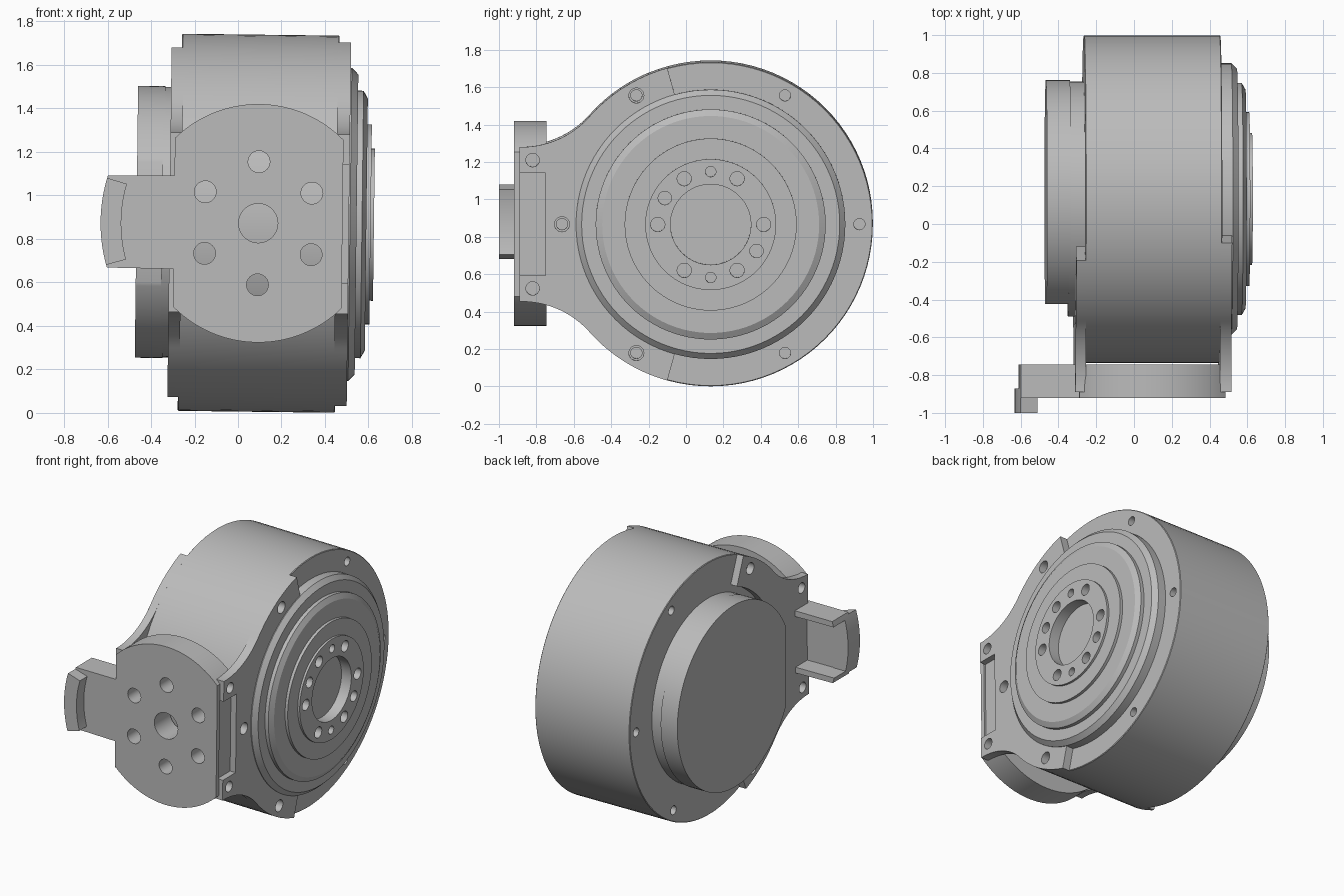
import bpy, bmesh, math
from mathutils import Matrix, Vector

cube = bpy.data.objects.get("Cube")
if cube:
    bpy.data.objects.remove(cube)

CY, CZ, R = 0.132, 0.872, 0.867      # drum axis and radius
FX = 0.093                           # front flange centre
SEG = 96

grey = bpy.data.materials.new("machined grey")
grey.use_nodes = True
COLOUR = (0.5, 0.5, 0.5, 1)
grey.diffuse_color = COLOUR
grey.node_tree.nodes["Principled BSDF"].inputs["Base Color"].default_value = COLOUR
parts = []


def arc(u, v, r, a, b, n=24):
    """Points on an arc, angles in degrees."""
    angles = [math.radians(a + (b - a) * i / n) for i in range(n + 1)]
    return [(u + r * math.cos(t), v + r * math.sin(t)) for t in angles]


def circle(u, v, r, n=SEG):
    return arc(u, v, r, 0, 360, n)[:-1]


def add_prism(bm, pts, a, b, axis):
    """Extrude a 2D outline along x (points are y, z) or y (points are x, z)."""
    place = (lambda p, d: (d, p[0], p[1])) if axis == "x" else (lambda p, d: (p[0], d, p[1]))
    low = [bm.verts.new(place(p, a)) for p in pts]
    high = [bm.verts.new(place(p, b)) for p in pts]
    bm.faces.new(low)
    bm.faces.new(high)
    for i in range(len(pts)):
        j = (i + 1) % len(pts)
        bm.faces.new((low[i], low[j], high[j], high[i]))


def finish(name, bm):
    bmesh.ops.recalc_face_normals(bm, faces=bm.faces)
    mesh = bpy.data.meshes.new(name)
    bm.to_mesh(mesh)
    bm.free()
    mesh.materials.append(grey)
    obj = bpy.data.objects.new(name, mesh)
    bpy.context.collection.objects.link(obj)
    return obj


def prisms(name, *specs):
    bm = bmesh.new()
    for spec in specs:
        add_prism(bm, *spec)
    return finish(name, bm)


def lathe(name, profile):
    """Spin (x, radius) points around the drum axis."""
    bm = bmesh.new()
    verts = [bm.verts.new((x, CY, CZ + r)) for x, r in profile]
    edges = [bm.edges.new(pair) for pair in zip(verts, verts[1:])]
    bmesh.ops.spin(bm, geom=verts + edges, cent=(0, CY, CZ), axis=(1, 0, 0),
                   angle=math.tau, steps=SEG, use_merge=True)
    bmesh.ops.remove_doubles(bm, verts=bm.verts, dist=0.0005)
    return finish(name, bm)


def cut(obj, *specs):
    """Subtract prisms and bake the result."""
    cutter = prisms("cutter", *specs)
    cutter.hide_render = True
    mod = obj.modifiers.new("cut", "BOOLEAN")
    mod.operation, mod.solver, mod.object = "DIFFERENCE", "EXACT", cutter
    graph = bpy.context.evaluated_depsgraph_get()
    baked = bpy.data.meshes.new_from_object(obj.evaluated_get(graph))
    obj.modifiers.clear()
    obj.data = baked
    bpy.data.objects.remove(cutter)


def holes(angles, ring, r, a, b):
    """Round cutters along x on a bolt circle about the drum axis."""
    return [(circle(CY + ring * math.cos(math.radians(t)),
                    CZ + ring * math.sin(math.radians(t)), r, 24), a, b, "x") for t in angles]


def box(u0, u1, v0, v1):
    return [(u0, v0), (u1, v0), (u1, v1), (u0, v1)]


def bracket_outline(end, inner):
    """Waisted C-shaped side plate, mirrored about the axis height."""
    fy, fz = -0.88, 0.413
    dy = CY - fy
    fr = (dy * dy + fz * fz - R * R) / (2 * (R - fz))      # fillet tangent to the drum
    tangent = math.degrees(math.atan2(fz + fr, -dy))
    upper = [(-0.89, fz)] + arc(fy, fz + fr, fr, -90, tangent - 180)
    upper += arc(CY, 0, R, tangent, end)[1:] + arc(CY, 0, inner, end, 180)
    lower = [(y, -z) for y, z in reversed(upper[:-1])]
    return [(y, CZ + z) for y, z in upper + lower]


# Main drum with bolt holes on both faces
drum = lathe("drum_housing", [(-0.267, 0), (-0.267, R - 0.004), (-0.263, R),
                              (0.453, R), (0.457, R - 0.004), (0.457, 0)])
sixths = range(0, 360, 60)
cut(drum, *holes(sixths, 0.795, 0.03, 0.38, 0.6), *holes(sixths, 0.795, 0.03, -0.4, -0.19))

# Stepped output rings with a central bore
output = lathe("output_flange", [
    (0.44, 0), (0.44, 0.72), (0.515, 0.72), (0.545, 0.69), (0.545, 0.615), (0.57, 0.615),
    (0.59, 0.58), (0.59, 0.46), (0.61, 0.46), (0.61, 0.35), (0.625, 0.35), (0.625, 0.215),
    (0.55, 0.215), (0.55, 0)])
cut(output, *holes(sixths, 0.283, 0.038, 0.55, 0.7), *holes((150, 330), 0.283, 0.036, 0.55, 0.7),
    *holes((90, 270), 0.283, 0.028, 0.55, 0.7), *holes([180], 0.795, 0.04, 0.4, 0.7))

# Rear motor cover, its outer step trimmed flat towards the front
prisms("motor_cover_base", (circle(CY, CZ, 0.622), -0.35, -0.25, "x"))
trimmed = [p for p in circle(CY + 0.005, CZ, 0.625, 192) if p[0] > -0.43]
prisms("motor_cover", (trimmed, -0.467, -0.34, "x"))

# Side brackets joining the drum to the front flange
right_plate = prisms("output_side_bracket", (bracket_outline(105.5, 0.70), 0.45, 0.51, "x"))
left_plate = prisms("motor_side_bracket", (bracket_outline(112, 0.67), -0.315, -0.26, "x"))


def end_holes(a, b):
    return [(circle(-0.82, CZ + s * 0.343, 0.036, 24), a, b, "x") for s in (-1, 1)]


pocket = (box(-0.89, -0.75, CZ - 0.273, CZ + 0.273), 0.468, 0.6, "x")
plate_pocket = (box(-0.95, -0.75, CZ - 0.273, CZ + 0.273), 0.468, 0.6, "x")
cut(right_plate, *holes((120, 180, 240), 0.795, 0.04, 0.4, 0.6), *end_holes(0.42, 0.6), plate_pocket)
cut(left_plate, *holes((120, 240), 0.795, 0.04, -0.4, -0.2), *end_holes(-0.4, -0.2))

# Front mounting flange: a disc with flat sides and through holes
x0, x1 = -0.302, 0.49
disc = [p for p in circle(FX, CZ, 0.548, 192) if x0 < p[0] < x1]
flange = prisms("front_flange", (disc, -0.92, -0.745, "y"))
bolts = [(circle(FX + 0.283 * math.cos(math.radians(t)), CZ + 0.283 * math.sin(math.radians(t)),
                 0.05, 32), -1.1, -0.7, "y") for t in range(30, 390, 60)]
cut(flange, (circle(FX, CZ, 0.09, 48), -1.1, -0.7, "y"), *bolts)
cut(flange, pocket)
cut(flange, *end_holes(0.42, 0.6), *end_holes(-0.4, -0.22),
    (circle(-0.82, CZ, 0.028, 24), 0.42, 0.6, "x"))

# Side arm: channel open to the rear, with a curved hooked lip
spread = math.degrees(math.asin(0.215 / 0.735))
arm_outline = [(-0.29, CZ + 0.215)] + arc(FX, CZ, 0.725, 180 - spread, 180 + spread) \
    + [(-0.29, CZ - 0.215)]
arm = prisms("side_arm", (arm_outline, -0.92, -0.745, "y"))
cut(arm, (box(-0.75, -0.305, CZ - 0.175, CZ + 0.175), -0.875, -0.7, "y"))
lip = arc(FX, CZ, 0.725, 164, 196) + arc(FX, CZ, 0.63, 196, 164)
prisms("arm_lip", (lip, -1.0, -0.87, "y"))

# Smooth the round surfaces, then lean the whole assembly very slightly
centre = Vector((0.09, 0, CZ))
lean = Matrix.Translation(centre) @ Matrix.Rotation(math.radians(0.7), 4, "Y") \
    @ Matrix.Translation(-centre)
bpy.ops.object.select_all(action="DESELECT")
for obj in bpy.context.collection.objects:
    if obj.type == "MESH" and obj.data.materials and obj.data.materials[0] == grey:
        obj.matrix_world = lean @ obj.matrix_world
        obj.select_set(True)
        bpy.context.view_layer.objects.active = obj
bpy.ops.object.shade_smooth_by_angle(angle=math.radians(28))
